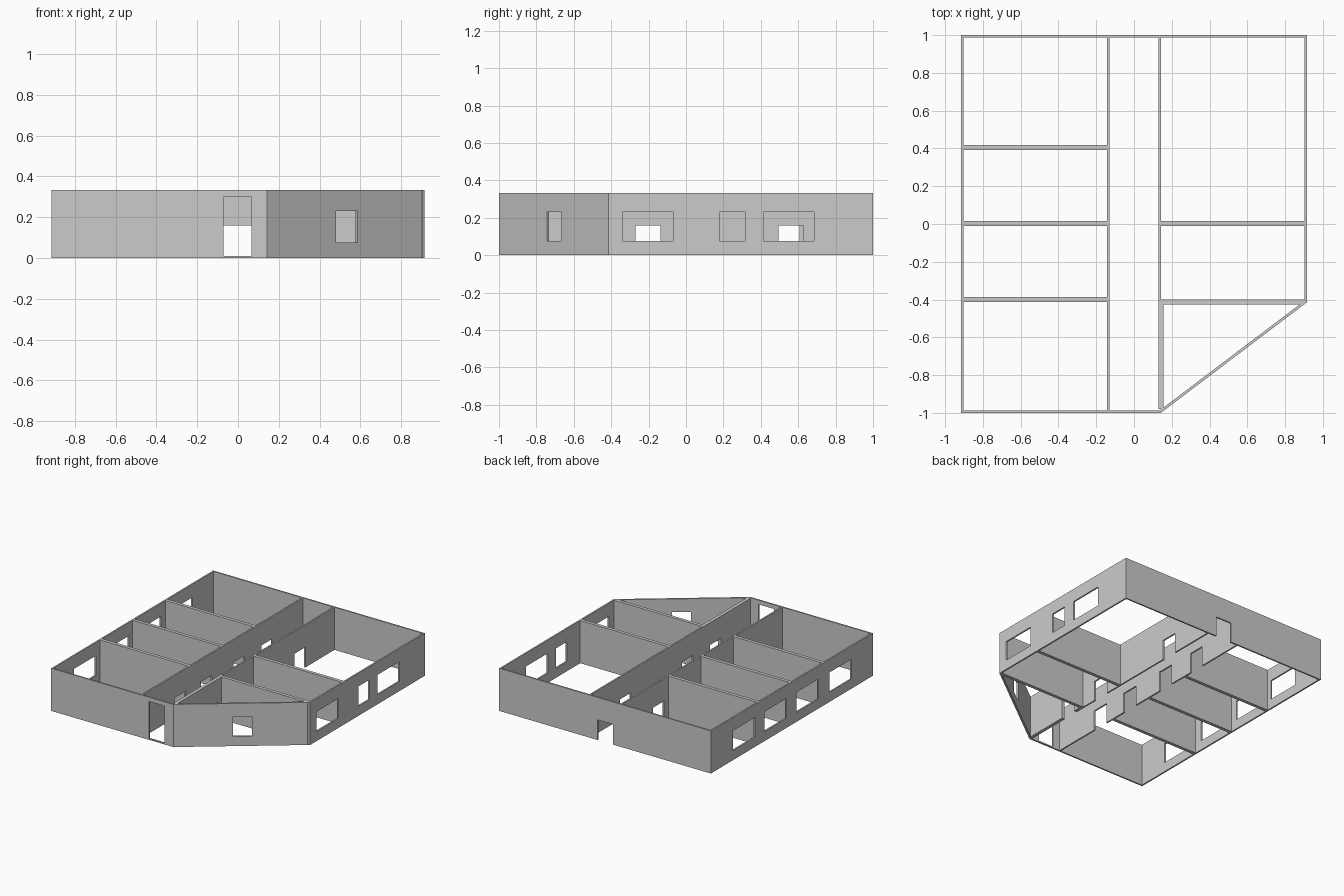
import bpy
import bmesh
from mathutils import Vector

cube = bpy.data.objects.get("Cube")
if cube:
    bpy.data.objects.remove(cube, do_unlink=True)

grey = bpy.data.materials.new("plaster_grey")
grey.use_nodes = True
colour = (0.6, 0.6, 0.6, 1)
grey.diffuse_color = colour
grey.node_tree.nodes["Principled BSDF"].inputs["Base Color"].default_value = colour

HEIGHT = 0.333
THIN, THICK = 0.012, 0.026
X, Y = 0.915, 1.0      # outer half sizes
HALL = 0.142           # outer half width of the hallway
CUT = -0.415           # where the slanted wall meets the side


def window(start, end):
    return (start, end, 0.075, 0.23)


def door(start, end, low=0.0, top=0.158):
    return (start, end, low, top)


def wall(name, a, b, thickness, openings=()):
    """Wall from a to b, thickened to the left, openings in world x or y."""
    a, b = Vector((*a, 0)), Vector((*b, 0))
    run = b - a
    axis = 0 if abs(run.x) > abs(run.y) else 1
    holes = []
    for start, end, low, top in openings:
        t = sorted((v - a[axis]) / run[axis] for v in (start, end))
        holes.append((t[0], t[1], low, top))
    ts = sorted({0.0, 1.0, *(v for h in holes for v in h[:2])})
    zs = sorted({0.0, HEIGHT, *(v for h in holes for v in h[2:])})

    # Flat elevation with the openings left out
    bm = bmesh.new()
    grid = [[bm.verts.new(a + run * t + Vector((0, 0, z))) for z in zs] for t in ts]
    for i in range(len(ts) - 1):
        for j in range(len(zs) - 1):
            t, z = (ts[i] + ts[i + 1]) / 2, (zs[j] + zs[j + 1]) / 2
            if not any(h[0] < t < h[1] and h[2] < z < h[3] for h in holes):
                bm.faces.new((grid[i][j], grid[i + 1][j],
                              grid[i + 1][j + 1], grid[i][j + 1]))
    bmesh.ops.delete(bm, geom=[v for v in bm.verts if not v.link_faces], context='VERTS')

    # Thicken
    side = Vector((-run.y, run.x, 0)).normalized() * thickness
    out = bmesh.ops.extrude_face_region(bm, geom=bm.faces[:], use_keep_orig=True)
    moved = [g for g in out["geom"] if isinstance(g, bmesh.types.BMVert)]
    bmesh.ops.translate(bm, verts=moved, vec=side)
    bmesh.ops.recalc_face_normals(bm, faces=bm.faces[:])

    mesh = bpy.data.meshes.new(name)
    bm.to_mesh(mesh)
    bm.free()
    mesh.materials.append(grey)
    obj = bpy.data.objects.new(name, mesh)
    bpy.context.collection.objects.link(obj)


# Outer walls, counter-clockwise
wall("front_wall", (-X, -Y), (HALL, -Y), THIN, [door(-0.07, 0.065, 0.01, 0.3)])
wall("slanted_wall", (HALL, -Y), (X, CUT), 0.014, [window(0.48, 0.585)])
wall("left_wall", (X, CUT), (X, Y - THIN), THIN,
     [window(-0.34, -0.07), window(0.18, 0.315), window(0.415, 0.685)])
wall("back_wall", (X, Y), (-X, Y), THIN, [door(-0.07, 0.065)])
wall("right_wall", (-X, Y - THIN), (-X, THIN - Y), THIN,
     [window(c - 0.135, c + 0.135) for c in (0.59, 0.205, -0.19, -0.6)])

# Hallway walls
wall("hall_right_wall", (-HALL, Y - THIN), (-HALL, THIN - Y), -THIN * -1,
     [door(0.475, 0.608), door(0.13, 0.265), door(-0.27, -0.135), door(-0.6, -0.465)])
wall("hall_left_wall", (HALL, CUT), (HALL, Y - THIN), THIN,
     [door(0.495, 0.628), door(-0.27, -0.135)])
wall("hall_left_front_wall", (HALL + 0.014, 0.02 - Y), (HALL + 0.014, CUT), THICK,
     [door(-0.62, -0.485)])

# Room dividers
for i, y in enumerate((0.393, -0.01, -0.412)):
    wall(f"right_divider_{i + 1}", (THIN - X, y), (-HALL, y), THICK)
for i, y in enumerate((-0.01, -0.426)):
    wall(f"left_divider_{i + 1}", (HALL, y), (X - THIN, y), THICK)
